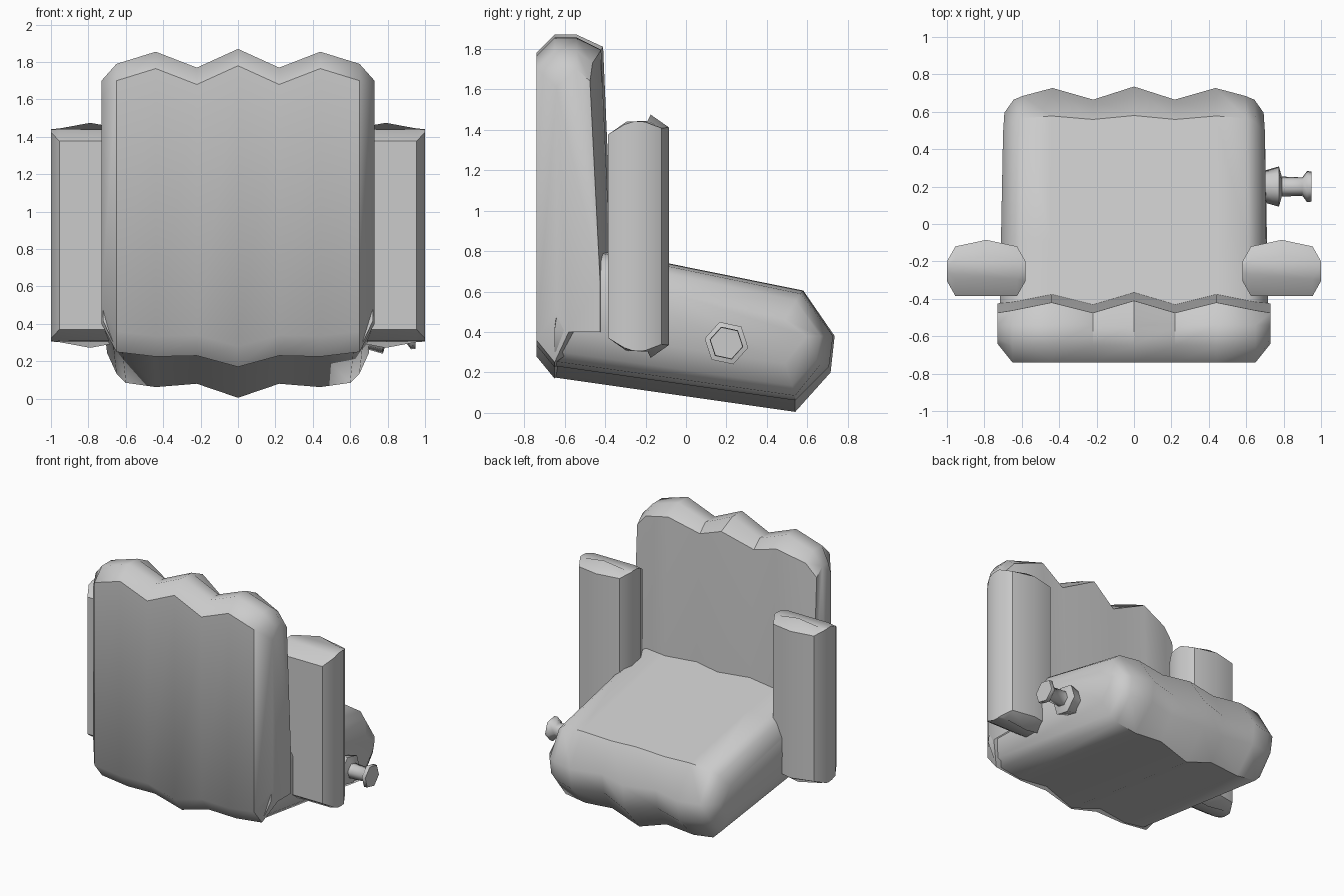
import bpy, bmesh, math
from mathutils import Vector

cube = bpy.data.objects.get("Cube")
if cube:
    bpy.data.objects.remove(cube)

grey = bpy.data.materials.new("plain_grey")
GREY = (0.6, 0.6, 0.6, 1)
grey.use_nodes = True
grey.diffuse_color = GREY
grey.node_tree.nodes["Principled BSDF"].inputs["Base Color"].default_value = GREY


def loft(name, rings, angle=45):
    """Skin closed rings of equal length and cap both ends."""
    bm = bmesh.new()
    loops = [[bm.verts.new(p) for p in ring] for ring in rings]
    n = len(loops[0])
    for a, b in zip(loops, loops[1:]):
        for i in range(n):
            j = (i + 1) % n
            bm.faces.new((a[i], a[j], b[j], b[i]))
    bm.faces.new(loops[0])
    bm.faces.new(loops[-1])
    bmesh.ops.recalc_face_normals(bm, faces=bm.faces)
    mesh = bpy.data.meshes.new(name)
    bm.to_mesh(mesh)
    bm.free()
    mesh.materials.append(grey)
    obj = bpy.data.objects.new(name, mesh)
    bpy.context.collection.objects.link(obj)
    bpy.ops.object.select_all(action="DESELECT")
    obj.select_set(True)
    bpy.context.view_layer.objects.active = obj
    bpy.ops.object.shade_smooth_by_angle(angle=math.radians(angle))
    return obj


def mirrored(columns, section):
    """Rings across x for a half list of columns, mirrored about the middle."""
    full = [(-c[0], *c[1:]) for c in columns[:0:-1]] + columns
    return [[(c[0] * w, y, z) for w, y, z in section(*c[1:])] for c in full]


# Backrest: scalloped along the top and the seat-facing side, flat behind
def back_section(dip, lift, inset):
    top = 1.87 - dip
    front = -0.41 - 0.65 * min(dip, 0.1)
    rear = -0.74 + inset
    return [(1, rear, 0.28 + lift + inset * 0.6),
            (1, rear, top - 0.09),
            (1, -0.65 + inset * 0.4, top),
            (1, -0.54, top),
            (1, front, top - 0.06),
            (1, front + 0.05, 0.65),
            (1, front + 0.05, 0.4),
            (1, -0.65 + inset * 0.7, 0.17 + lift + inset * 0.6)]


loft("backrest", mirrored(
    [(0, 0, 0, 0), (0.22, 0.1, 0.06, 0), (0.44, 0.015, 0.055, 0),
     (0.65, 0.08, 0.08, 0), (0.73, 0.17, 0.17, 0.1)], back_section))


# Seat: sloping cushion with a scalloped front and a ridged underside
def seat_section(dip, lift, inset):
    nose = 0.735 - dip
    top = dip * 0.3 + inset
    return [(1.03, -0.65, 0.175 + lift),
            (1, 0.54 - inset * 0.5, 0.005 + lift),
            (0.99, nose - 0.02, 0.2 + lift * 0.5),
            (0.99, nose, 0.38),
            (1, 0.58 - dip * 0.3 - inset * 0.5, 0.605 - top),
            (1.01, -0.09, 0.74 - top),
            (1.03, -0.6, 0.84 - top)]


loft("seat", mirrored(
    [(0, 0, 0, 0), (0.22, 0.07, 0.075, 0), (0.44, 0.008, 0.057, 0),
     (0.6, 0.05, 0.08, 0), (0.65, 0.07, 0.13, 0.03), (0.7, 0.14, 0.24, 0.1)],
    seat_section))

# Raised armrests: upright padded bars with domed ends
HALF = [(0, 0.15), (0.165, 0.115), (0.21, 0.035), (0.21, -0.07), (0.165, -0.15)]
OUTLINE = HALF + [(-x, y) for x, y in HALF[:0:-1]]


def arm_ring(cx, squash, end, sign):
    ring = []
    for x, y in OUTLINE:
        y *= squash
        drop = 0.045 * abs(x) / 0.21 + 0.075 * (y / 0.15) ** 2
        ring.append((cx + x, -0.235 + y, end - sign * drop))
    return ring


for name, side in (("left_armrest", 1), ("right_armrest", -1)):
    cx = side * 0.79
    loft(name, [arm_ring(cx, 0.4, 0.26, -1), arm_ring(cx, 1, 0.26, -1),
                arm_ring(cx, 1, 1.487, 1), arm_ring(cx, 0.4, 1.487, 1)])

# Six-sided recline knob on the left side of the seat
KNOB = [(0.66, 0.08), (0.7, 0.088), (0.775, 0.11), (0.79, 0.055),
        (0.9, 0.05), (0.925, 0.085), (0.95, 0.082)]
angles = [math.radians(60 * i - 12) for i in range(6)]
loft("recline_knob",
     [[Vector((x, 0.2 + r * math.cos(a), 0.345 + r * math.sin(a))) for a in angles]
      for x, r in KNOB], 65)
